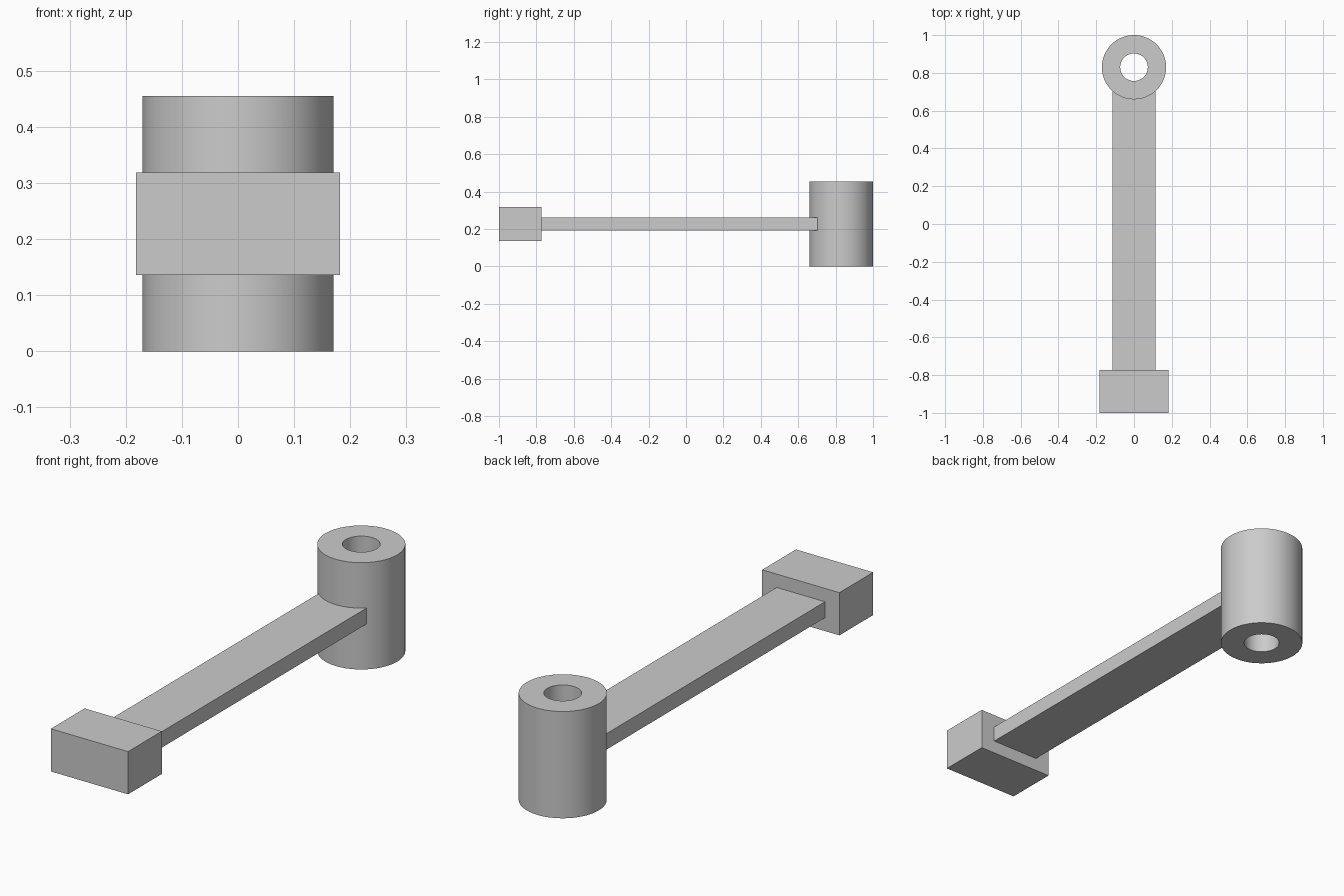
import bpy, bmesh, math

cube = bpy.data.objects.get("Cube")
if cube:
    bpy.data.objects.remove(cube, do_unlink=True)

GREY = (0.6, 0.6, 0.6, 1.0)
mat = bpy.data.materials.new("plain_grey")
mat.use_nodes = True
mat.diffuse_color = GREY
mat.node_tree.nodes["Principled BSDF"].inputs["Base Color"].default_value = GREY

HUB_Y, HUB_R, BORE_R, HEIGHT = 0.83, 0.17, 0.073, 0.455
MID = HEIGHT / 2
SEGMENTS = 96


def finish(name, bm):
    bmesh.ops.recalc_face_normals(bm, faces=bm.faces)
    mesh = bpy.data.meshes.new(name)
    bm.to_mesh(mesh)
    bm.free()
    mesh.materials.append(mat)
    obj = bpy.data.objects.new(name, mesh)
    bpy.context.collection.objects.link(obj)
    return obj


def prism(name, outline, z0, z1):
    """Extrude a flat outline upwards from z0 to z1."""
    bm = bmesh.new()
    face = bm.faces.new([bm.verts.new((x, y, z0)) for x, y in outline])
    top = bmesh.ops.extrude_face_region(bm, geom=[face])["geom"]
    verts = [v for v in top if isinstance(v, bmesh.types.BMVert)]
    bmesh.ops.translate(bm, verts=verts, vec=(0, 0, z1 - z0))
    return finish(name, bm)


def smooth(obj):
    bpy.ops.object.select_all(action="DESELECT")
    obj.select_set(True)
    bpy.context.view_layer.objects.active = obj
    bpy.ops.object.shade_smooth_by_angle(angle=math.radians(30))


# Hub: a tube made by spinning its wall section around the bore axis
bm = bmesh.new()
section = [(BORE_R, 0), (HUB_R, 0), (HUB_R, HEIGHT), (BORE_R, HEIGHT)]
ring = [bm.verts.new((r, HUB_Y, z)) for r, z in section]
edges = [bm.edges.new((ring[i], ring[(i + 1) % 4])) for i in range(4)]
bmesh.ops.spin(bm, geom=ring + edges, cent=(0, HUB_Y, 0), axis=(0, 0, 1),
               angle=math.tau, steps=SEGMENTS, use_merge=True)
bmesh.ops.remove_doubles(bm, verts=bm.verts, dist=0.0001)
smooth(finish("hub", bm))

# Arm: flat bar whose far end is curved to seat in the hub wall
ARM_W, SEAT_R = 0.114, HUB_R - 0.004
half = math.asin(ARM_W / SEAT_R)
arc = [(SEAT_R * math.sin(a), HUB_Y - SEAT_R * math.cos(a))
       for a in (half * (1 - i / 8) for i in range(17))]
prism("arm", [(-ARM_W, -0.773), (ARM_W, -0.773)] + arc, MID - 0.034, MID + 0.034)

# End block
BLOCK_W = 0.182
prism("end_block", [(-BLOCK_W, -1), (BLOCK_W, -1), (BLOCK_W, -0.773), (-BLOCK_W, -0.773)],
      MID - 0.091, MID + 0.091)
